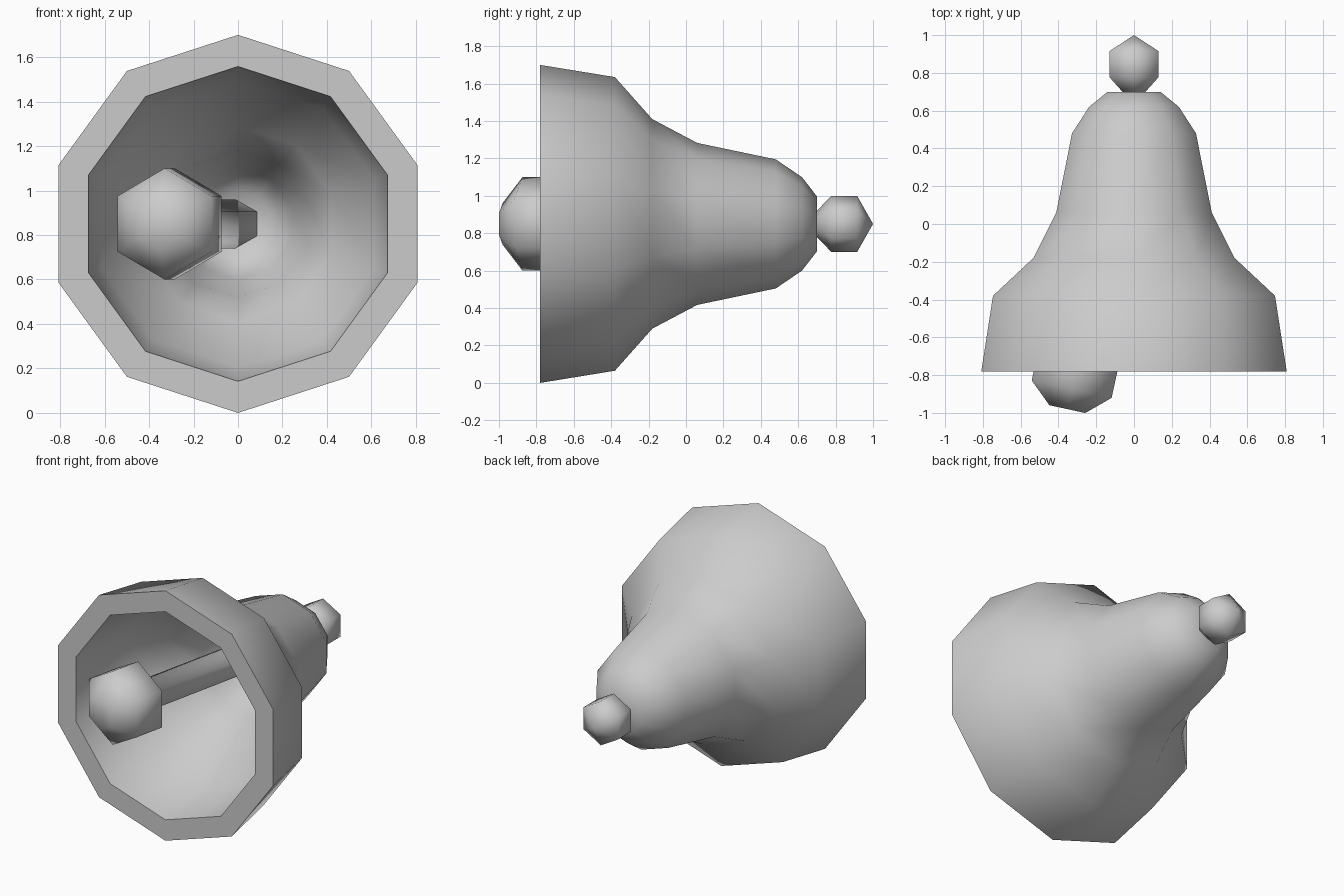
import bpy, bmesh, math
from mathutils import Vector

if "Cube" in bpy.data.objects:
    bpy.data.objects.remove(bpy.data.objects["Cube"])


def lathe(name, profile, sides, origin, direction):
    """Solid of revolution: profile is (distance along axis, radius), one corner pointing up."""
    axis = Vector(direction).normalized()
    up = Vector((0, 0, 1))
    side = axis.cross(up).normalized()
    bm = bmesh.new()
    rings = []
    for dist, r in profile:
        c = Vector(origin) + axis * dist
        if r == 0:
            rings.append([bm.verts.new(c)] * sides)
            continue
        angles = [2 * math.pi * i / sides for i in range(sides)]
        rings.append([bm.verts.new(c + r * (up * math.cos(t) + side * math.sin(t))) for t in angles])
    for a, b in zip(rings, rings[1:]):
        for i in range(sides):
            j = (i + 1) % sides
            bm.faces.new(list(dict.fromkeys((a[i], a[j], b[j], b[i]))))
    # End caps
    for ring in (rings[0], rings[-1]):
        if len(set(ring)) > 1:
            bm.faces.new(ring)
    bmesh.ops.recalc_face_normals(bm, faces=bm.faces)
    mesh = bpy.data.meshes.new(name)
    bm.to_mesh(mesh)
    bm.free()
    ob = bpy.data.objects.new(name, mesh)
    bpy.context.collection.objects.link(ob)
    bpy.ops.object.select_all(action='DESELECT')
    ob.select_set(True)
    bpy.context.view_layer.objects.active = ob
    bpy.ops.object.shade_smooth_by_angle(angle=math.radians(70))
    return ob


CENTRE = (0, 0, 0.85)

# Bell shell: inside from crown to mouth, then the outside back to the crown
inside = [(0.58, 0.15), (0.46, 0.25), (0.07, 0.33), (-0.13, 0.44), (-0.36, 0.645), (-0.78, 0.708)]
outside = [(-0.78, 0.85), (-0.38, 0.785), (-0.18, 0.56), (0.06, 0.433),
           (0.48, 0.345), (0.62, 0.25), (0.70, 0.147)]
lathe("bell_shell", inside + outside, 10, CENTRE, (0, 1, 0))

# Knob on the crown
lathe("crown_knob", [(0.69, 0.06), (0.777, 0.15), (0.915, 0.15), (1.0, 0)], 6, CENTRE, (0, 1, 0))

# Clapper swung to one side: rod and ball, measured from its pivot in the crown
pivot, tip = Vector((0, 0.64, 0.85)), Vector((-0.353, -0.98, 0.85))
length = (tip - pivot).length
clapper = [(0, 0.11), (length - 0.42, 0.11), (length - 0.32, 0.25),
           (length - 0.108, 0.25), (length, 0.112)]
lathe("clapper", clapper, 6, pivot, tip - pivot)
